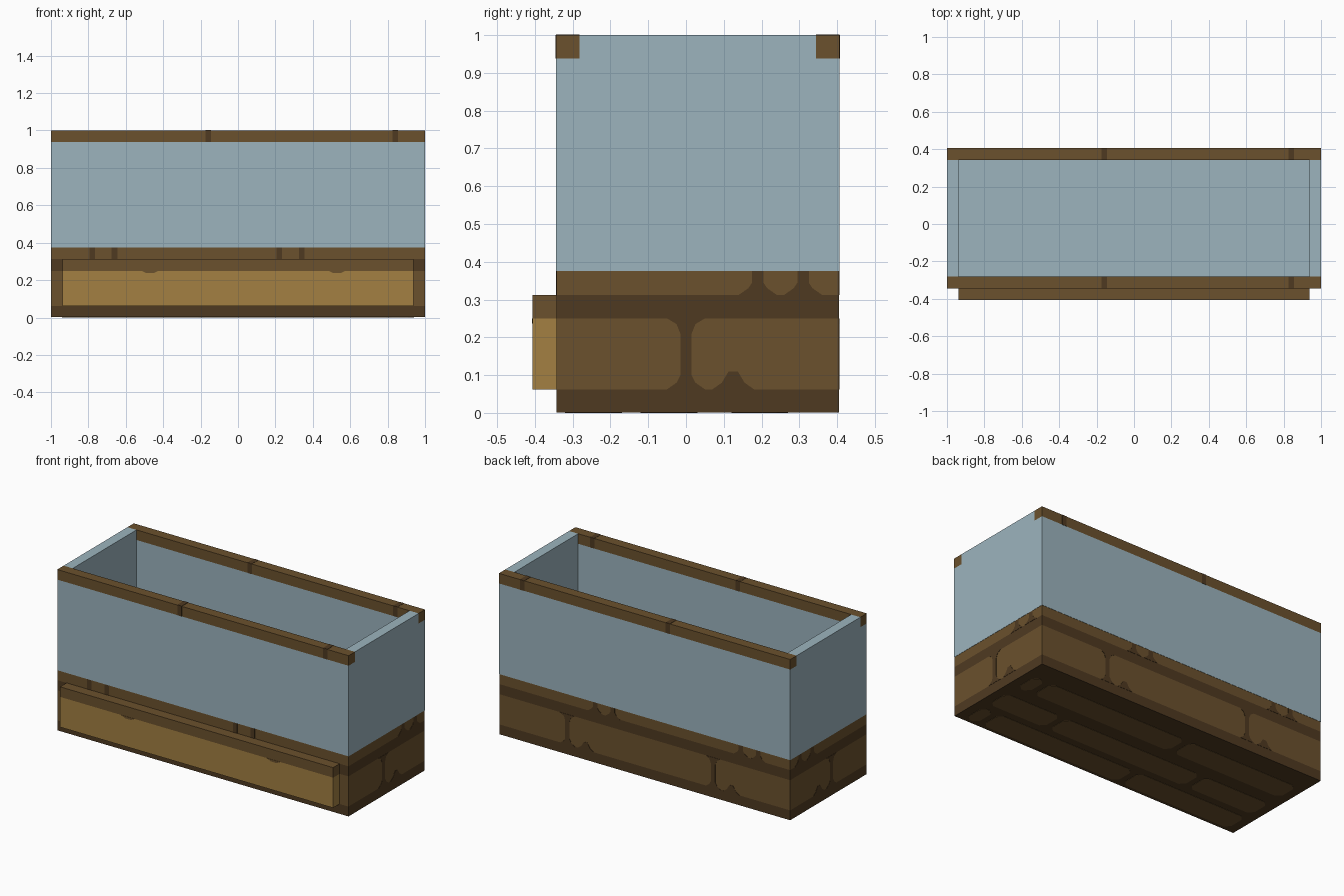
import bpy, bmesh
from mathutils import Vector

if "Cube" in bpy.data.objects:
    bpy.data.objects.remove(bpy.data.objects["Cube"])


def material(name, code):
    rgb = [int(code[i:i + 2], 16) / 255 for i in (0, 2, 4)]
    lin = [c / 12.92 if c < 0.04045 else ((c + 0.055) / 1.055) ** 2.4 for c in rgb]
    m = bpy.data.materials.new(name)
    m.use_nodes = True
    m.diffuse_color = (*lin, 1)
    m.node_tree.nodes["Principled BSDF"].inputs["Base Color"].default_value = (*lin, 1)
    return m


BROWN = material("brown", "6b512d")
DARK = material("dark brown", "4f3a21")
GOLD = material("golden brown", "a38042")
BLUE = material("pale blue", "9cb4be")

P = 1 / 16               # wall thickness and course unit
E = 0.0015               # plate thickness
FRONT, BACK = -0.344, 0.406
TILES = (-1, 0)          # pattern repeats along the length


def finish(name, bm, mats):
    bmesh.ops.recalc_face_normals(bm, faces=bm.faces)
    mesh = bpy.data.meshes.new(name)
    bm.to_mesh(mesh)
    bm.free()
    for m in mats:
        mesh.materials.append(m)
    ob = bpy.data.objects.new(name, mesh)
    bpy.context.collection.objects.link(ob)
    return ob


def box(name, lo, hi, mats, cuts=(), rule=None):
    """Box cut at given heights; rule(centre, normal) picks the material."""
    bm = bmesh.new()
    bmesh.ops.create_cube(bm, size=1)
    for v in bm.verts:
        v.co = [lo[i] + (v.co[i] + 0.5) * (hi[i] - lo[i]) for i in range(3)]
    for z in cuts:
        bmesh.ops.bisect_plane(bm, geom=bm.verts[:] + bm.edges[:] + bm.faces[:],
                               plane_co=(0, 0, z), plane_no=(0, 0, 1))
    bm.normal_update()
    if rule:
        for f in bm.faces:
            f.material_index = rule(f.calc_center_median(), f.normal)
    return finish(name, bm, mats)


def plate(name, points, side, level, mat):
    """Thin outline plate lying on the face of an axis at the given level."""
    axis, sign = side
    place = {"x": lambda u, v, d: (d, u, v),
             "y": lambda u, v, d: (u, d, v),
             "z": lambda u, v, d: (u, v, d)}[axis]
    bm = bmesh.new()
    face = bm.faces.new([bm.verts.new(place(u, v, level)) for u, v in points])
    new = bmesh.ops.extrude_face_region(bm, geom=[face])["geom"]
    shift = Vector(place(0, 0, sign * E))
    bmesh.ops.translate(bm, vec=shift, verts=[g for g in new if isinstance(g, bmesh.types.BMVert)])
    return finish(name, bm, [mat])


def mirrored(u, half):
    """Outline symmetric about u from (half width, height) pairs, bottom up."""
    return [(u + w, z) for w, z in half] + [(u - w, z) for w, z in reversed(half)]


def rect(u, half, v0, v1):
    return mirrored(u, [(half, v0), (half, v1)])


def rounded(u0, u1, v0, v1, c=0.03):
    return [(u0 + c, v0), (u1 - c, v0), (u1, v0 + c), (u1, v1 - c),
            (u1 - c, v1), (u0 + c, v1), (u0, v1 - c), (u0, v0 + c)]


# Base of alternating mortar and brick courses, blue inside floor
def base_rule(c, n):
    if n.z > 0.5:
        return 2
    return 1 if c.z < P or 4 * P < c.z < 5 * P else 0


box("base", (E - 1, FRONT + E, E), (1 - E, BACK - E, 6 * P), [BROWN, DARK, BLUE],
    (P, 4 * P, 5 * P), base_rule)

# Long walls with brown rims, and plain end walls between them
for name, y0, y1 in (("front_wall", FRONT, FRONT + P), ("back_wall", BACK - P, BACK)):
    box(name, (-1, y0, 6 * P), (1, y1, 1), [BLUE, BROWN], (1 - P,),
        lambda c, n: int(c.z > 1 - P))
for name, x in (("right_wall", 1 - P), ("left_wall", -1)):
    box(name, (x, FRONT + P, 6 * P), (x + P, BACK - P, 1), [BLUE])

# Dark joints wrapped over the rims
for t in TILES:
    u = t + 0.84
    for y, s in ((FRONT, -1), (FRONT + P, 1), (BACK - P, -1), (BACK, 1)):
        plate("rim_joint_side", rect(u, 0.015, 1 - P, 1), ("y", s), y, DARK)
    for y in (FRONT, BACK - P):
        plate("rim_joint_top", rect(u, 0.015, y, y + P), ("z", 1), 1, DARK)

# Drawer with a golden panel and brown top band
box("drawer", (P - 1, -0.406, P), (1 - P, FRONT + E, 5 * P), [GOLD, BROWN], (4 * P,),
    lambda c, n: int(c.z > 4 * P))
NOTCH = [(0.02, 0.237), (0.045, 0.25)]
for t in TILES:
    plate("drawer_notch", mirrored(t + 0.53, NOTCH), ("y", -1), -0.406, BROWN)
    for d in (0.22, 0.34):
        plate("front_joint", rect(t + d, 0.015, 5 * P, 6 * P), ("y", -1), FRONT + E, DARK)

# Flared joints between bricks on the back and both ends
JOINT = [(0.05, P), (0.025, 0.08), (0.015, 0.1), (0.015, 0.21), (0.025, 0.235), (0.05, 4 * P)]
BUMP = [(0.055, P), (0.03, 0.08), (0.012, 0.11)]
STUB = [(0.05, 5 * P), (0.025, 0.33), (0.015, 0.345), (0.015, 6 * P)]


def joints(name, u, way, side, level):
    for shape, offset in ((JOINT, 0), (BUMP, 0.125), (STUB, 0.19), (STUB, 0.31)):
        plate(name, mirrored(u + way * offset, shape), side, level, DARK)


for t in TILES:
    joints("back_joint", t + 0.53, -1, ("y", 1), BACK - E)
joints("right_joint", 0, 1, ("x", 1), 1 - E)
joints("left_joint", 0, 1, ("x", -1), E - 1)

# Rows of bricks under the base
for row, y in enumerate((-0.32, -0.12, 0.12)):
    shift = -0.47 if row % 2 else -0.16
    edges = [-0.96, shift, shift + 1, 0.96]
    for a, b in zip(edges, edges[1:]):
        if b - a > 0.1:
            plate("bottom_brick", rounded(a + 0.02, b - 0.02, y, y + 0.15), ("z", -1), E, BROWN)
